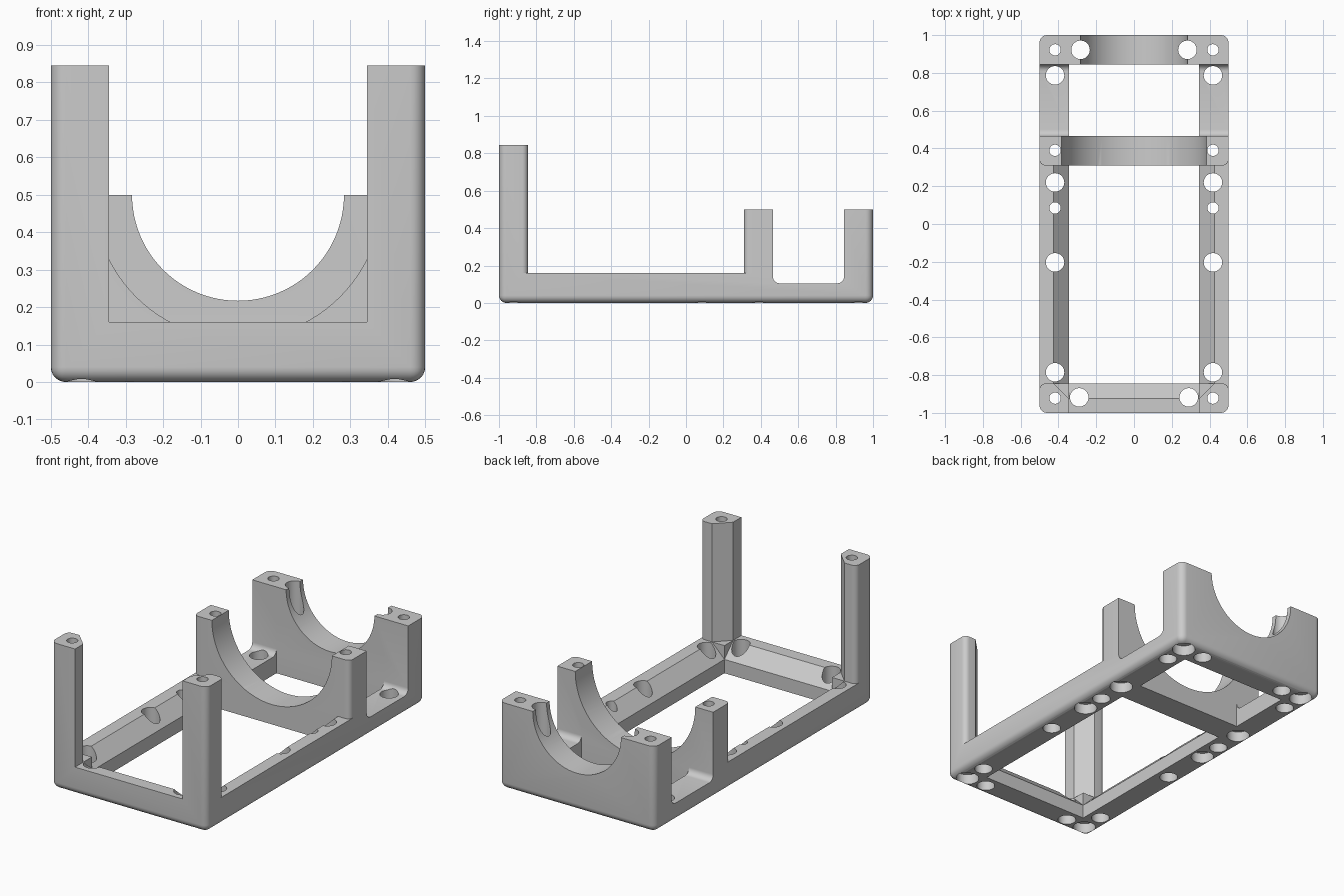
import bpy, bmesh
from math import cos, sin, pi
from mathutils import Vector

if "Cube" in bpy.data.objects:
    bpy.data.objects.remove(bpy.data.objects["Cube"])

SIDE, RAIL, WALL, FLOOR = 0.345, 0.16, 0.5, 0.105
POST_BACK, MID_FRONT, MID_BACK, END_FRONT = -0.845, 0.31, 0.465, 0.845

GREY = (0.6, 0.6, 0.6, 1)
grey = bpy.data.materials.new("plain_grey")
grey.use_nodes = True
grey.diffuse_color = GREY
grey.node_tree.nodes["Principled BSDF"].inputs["Base Color"].default_value = GREY


def finish(bm, name):
    bmesh.ops.recalc_face_normals(bm, faces=bm.faces)
    mesh = bpy.data.meshes.new(name)
    bm.to_mesh(mesh)
    bm.free()
    mesh.materials.append(grey)
    obj = bpy.data.objects.new(name, mesh)
    bpy.context.collection.objects.link(obj)
    return obj


def prism(points, axis, start, end):
    """Extrude a 2D outline along an axis; the other two axes keep x, y, z order."""
    def place(p, d):
        v = list(p)
        v.insert("xyz".index(axis), d)
        return v
    bm = bmesh.new()
    face = bm.faces.new([bm.verts.new(place(p, start)) for p in points])
    out = bmesh.ops.extrude_face_region(bm, geom=[face])
    move = Vector(place((0, 0), end - start))
    bmesh.ops.translate(bm, vec=move, verts=[g for g in out["geom"] if isinstance(g, bmesh.types.BMVert)])
    return finish(bm, "cutter")


def arc(cx, cy, r, a, b, n):
    return [(cx + r * cos(a + (b - a) * i / n), cy + r * sin(a + (b - a) * i / n)) for i in range(n + 1)]


def mirror_x(points):
    """Close an outline given on its +x half, from the centre outwards and back."""
    return points + [(-x, y) for x, y in reversed(points)]


def box(x0, x1, y0, y1, z0, z1):
    return prism([(x0, y0), (x1, y0), (x1, y1), (x0, y1)], "z", z0, z1)


def cylinder(cx, cy, r, axis, start, end, n=32):
    return prism(arc(cx, cy, r, 0, 2 * pi, n)[:-1], axis, start, end)


# Solid block with rounded upright and bottom edges
bm = bmesh.new()
bmesh.ops.create_cube(bm, size=1)
for v in bm.verts:
    v.co = (v.co.x, v.co.y * 2, (v.co.z + 0.5) * 0.845)
edges = [e for e in bm.edges if min(v.co.z for v in e.verts) < 0.01]
bmesh.ops.bevel(bm, geom=edges, offset=0.04, segments=6, profile=0.5, affect='EDGES')
frame = finish(bm, "mounting_frame")


def cut(cutter):
    mod = frame.modifiers.new("cut", 'BOOLEAN')
    mod.operation, mod.solver, mod.object = 'DIFFERENCE', 'EXACT', cutter
    bpy.context.view_layer.objects.active = frame
    bpy.ops.object.modifier_apply(modifier=mod.name)
    bpy.data.objects.remove(cutter)


# Space above the side rails, leaving rounded outer edges on posts and middle wall
r = 0.03
right = arc(0.5 - r, POST_BACK - r, r, pi / 2, 0, 6) + [(0.6, POST_BACK - r)]
right += [(0.6, MID_FRONT + r)] + arc(0.5 - r, MID_FRONT + r, r, 0, -pi / 2, 6)
cut(prism(mirror_x(right), "z", RAIL, 1))

# Space between the front posts, with chamfered inner post corners
cut(prism(mirror_x([(SIDE, -1.1), (SIDE, -0.925), (0.425, POST_BACK), (0.425, -0.7)]), "z", RAIL, 1))

# Lower the two cradle walls and open the gap between them
cut(box(-0.6, 0.6, 0.2, 1.1, WALL, 1))
f = 0.035
gap = [(MID_BACK, 0.7)] + arc(MID_BACK + f, FLOOR + f, f, pi, 1.5 * pi, 6)
gap += arc(END_FRONT - f, FLOOR + f, f, 1.5 * pi, 2 * pi, 6) + [(END_FRONT, 0.7)]
cut(prism(gap, "x", -0.6, 0.6))

# Front opening with sloped inner tops on the side and front rails
cut(prism(mirror_x([(SIDE, -0.1), (SIDE, 0.08), (0.425, RAIL), (0.425, 0.25)]), "y", POST_BACK, MID_FRONT))
cut(prism([(-0.8, 0.08), (POST_BACK, 0.08), (-0.925, RAIL), (-0.925, 0.25), (-0.8, 0.25)], "x", -SIDE, SIDE))

# Rear opening and round cradles
cut(box(-SIDE, SIDE, MID_BACK, END_FRONT, -0.1, 0.3))
cut(cylinder(0, WALL, 0.385, "y", 0.25, 0.6, 96))
cut(cylinder(0, WALL, 0.283, "y", 0.7, 1.1, 96))

# Screw holes with counterbores, and wider plain holes
for s in (-1, 1):
    for y in (-0.922, 0.085, 0.39, 0.922):
        cut(cylinder(s * 0.418, y, 0.03, "z", -0.1, 1))
        cut(cylinder(s * 0.418, y, 0.062, "z", -0.1, 0.06))
    for x, y in ((0.418, -0.785), (0.418, -0.203), (0.418, 0.22), (0.418, 0.787),
                 (0.29, -0.918), (0.283, 0.922)):
        cut(cylinder(s * x, y, 0.049, "z", -0.1, 1))

# Smooth shading on the curved faces only
bpy.ops.object.select_all(action='DESELECT')
frame.select_set(True)
bpy.context.view_layer.objects.active = frame
bpy.ops.object.shade_smooth_by_angle(angle=0.5)
